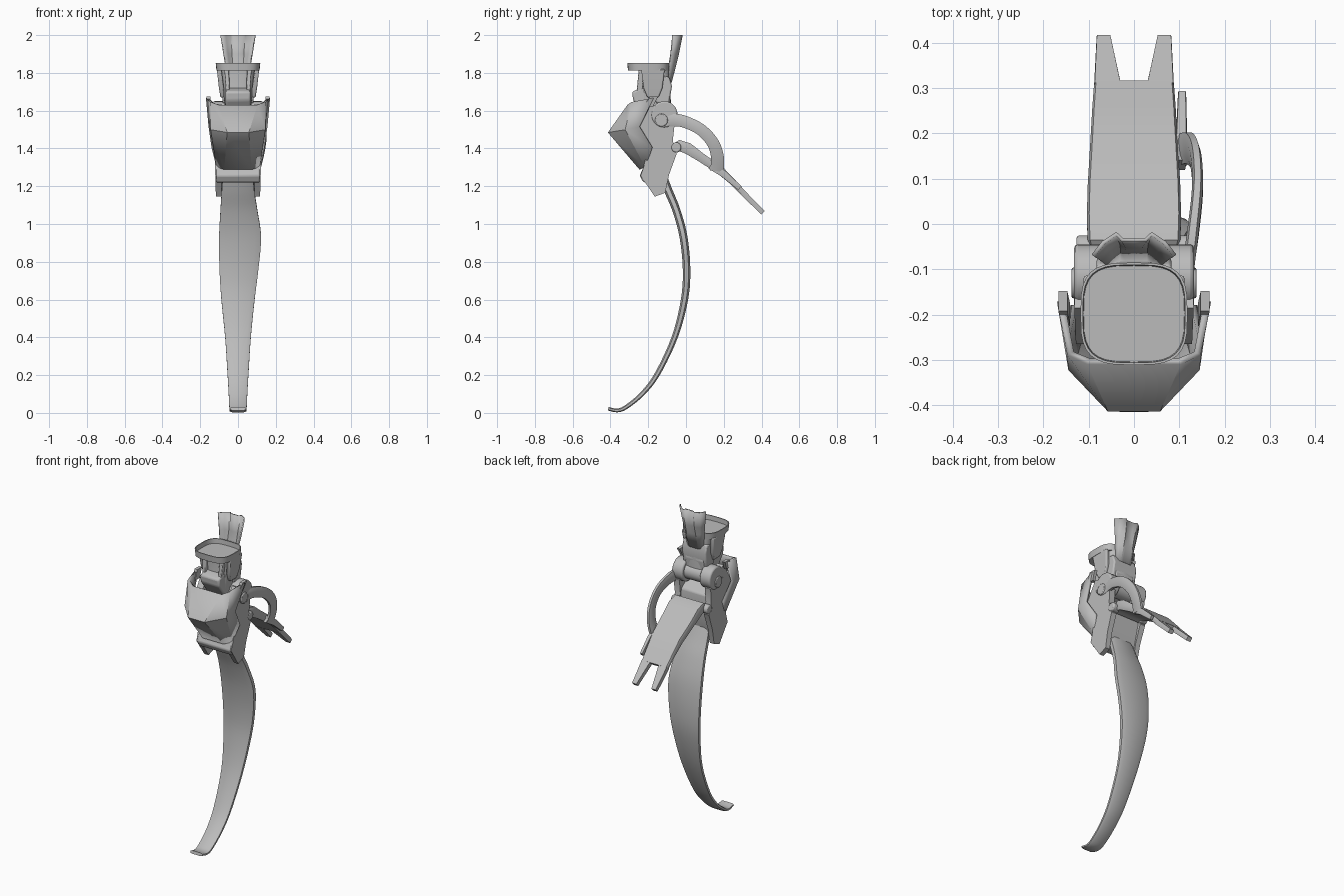
import bpy, bmesh, math
from mathutils import Vector

if "Cube" in bpy.data.objects:
    bpy.data.objects.remove(bpy.data.objects["Cube"])

grey = bpy.data.materials.new("plain_grey")
grey.use_nodes = True
COLOUR = (0.5, 0.5, 0.5, 1)
grey.diffuse_color = COLOUR
grey.node_tree.nodes["Principled BSDF"].inputs["Base Color"].default_value = COLOUR


def build(name, verts, faces, bevel=0.0, solid=0.0):
    """Mesh object with outward normals, optional thickness and soft edges."""
    mesh = bpy.data.meshes.new(name)
    bm = bmesh.new()
    vs = [bm.verts.new(v) for v in verts]
    for f in faces:
        bm.faces.new([vs[i] for i in f])
    bmesh.ops.recalc_face_normals(bm, faces=bm.faces)
    bm.to_mesh(mesh)
    bm.free()
    mesh.materials.append(grey)
    obj = bpy.data.objects.new(name, mesh)
    bpy.context.collection.objects.link(obj)
    for o in bpy.context.selected_objects:
        o.select_set(False)
    obj.select_set(True)
    bpy.context.view_layer.objects.active = obj
    bpy.ops.object.shade_smooth_by_angle(angle=math.radians(28))
    if solid:
        m = obj.modifiers.new("thickness", 'SOLIDIFY')
        m.thickness, m.offset = solid, 0
    if bevel:
        m = obj.modifiers.new("soft_edges", 'BEVEL')
        m.width, m.segments = bevel, 2
    return obj


def loft(name, rings, **kw):
    """Closed skin through rings of equal length, capped at both ends."""
    n, k = len(rings[0]), len(rings)
    faces = [(r * n + i, r * n + (i + 1) % n, (r + 1) * n + (i + 1) % n, (r + 1) * n + i)
             for r in range(k - 1) for i in range(n)]
    faces += [tuple(range(n)), tuple(range((k - 1) * n, k * n))]
    return build(name, [v for ring in rings for v in ring], faces, **kw)


def prism(name, profile, x0, x1, **kw):
    """Side profile of (y, z) points extruded along x."""
    return loft(name, [[(x, y, z) for y, z in profile] for x in (x0, x1)], **kw)


def cylinder(name, y, z, r, x0, x1, **kw):
    ring = [(y + r * math.cos(a * math.tau / 28), z + r * math.sin(a * math.tau / 28))
            for a in range(28)]
    return prism(name, ring, x0, x1, **kw)


def rect(x, y, z, hx, hy):
    return [(x - hx, y - hy, z), (x + hx, y - hy, z), (x + hx, y + hy, z), (x - hx, y + hy, z)]


def rounded(z, y, hx, hy, n=32, power=0.6):
    """Squarish oval at height z."""
    ring = []
    for i in range(n):
        c, s = math.cos(i * math.tau / n), math.sin(i * math.tau / n)
        ring.append((hx * math.copysign(abs(c) ** power, c),
                     y + hy * math.copysign(abs(s) ** power, s), z))
    return ring


def spline(keys, steps):
    """Smooth interpolation through key vectors."""
    pts = [Vector(k) for k in keys]
    out = []
    for i in range(len(pts) - 1):
        a, b, c, d = pts[max(i - 1, 0)], pts[i], pts[i + 1], pts[min(i + 2, len(pts) - 1)]
        for j in range(steps):
            t = j / steps
            out.append(b + (c - a) * (t / 2) + (a * 2 - b * 5 + c * 4 - d) * (t * t / 2)
                       + (b * 3 - a - c * 3 + d) * (t ** 3 / 2))
    return out + [pts[-1]]


def ribbon(name, keys, steps=1, edge=0.85, **kw):
    """Bar along a path; each key is x, y, z, half width, half thickness."""
    p = spline(keys, steps)
    rings = []
    for i, (x, y, z, w, t) in enumerate(p):
        a, b = p[max(i - 1, 0)], p[min(i + 1, len(p) - 1)]
        d = Vector((b[1] - a[1], b[2] - a[2])).normalized()
        shape = [(-1, -.5), (-edge, -1), (edge, -1), (1, -.5),
                 (1, .5), (edge, 1), (-edge, 1), (-1, .5)]
        rings.append([(x + u * w, y - d.y * v * t, z + d.x * v * t) for u, v in shape])
    return loft(name, rings, **kw)


def shell(name, half_rows, solid, **kw):
    """Open sheet mirrored across x from rows running centre to side."""
    rows = [[(-x, y, z) for x, y, z in reversed(r) if x > 0] + r for r in half_rows]
    n = len(rows[0])
    faces = [(r * n + i, r * n + i + 1, (r + 1) * n + i + 1, (r + 1) * n + i)
             for r in range(len(rows) - 1) for i in range(n - 1)]
    return build(name, [v for r in rows for v in r], faces, solid=solid, **kw)


# Curved running blade with a slightly upturned tip
ribbon("blade", [
    (0, -.13, 1.27, .08, .022), (0, -.095, 1.18, .086, .022), (.005, -.05, 1.07, .098, .021),
    (.011, -.013, .93, .111, .021), (.005, .003, .76, .103, .02), (0, -.008, .6, .088, .019),
    (0, -.06, .4, .068, .016), (0, -.155, .2, .055, .014), (0, -.238, .095, .049, .012),
    (0, -.32, .029, .046, .011), (0, -.365, .013, .044, .01), (0, -.412, .022, .042, .009)],
    steps=5, edge=.7)

# Frame: two side plates joined by a core and a front bridge
plate = [(-.24, 1.255), (-.165, 1.145), (-.11, 1.165), (-.09, 1.26), (-.05, 1.37),
         (-.07, 1.44), (-.06, 1.53), (-.1, 1.6), (-.185, 1.635), (-.265, 1.515),
         (-.2, 1.405), (-.225, 1.3)]
for side, s in (("left", 1), ("right", -1)):
    outer = [(s * (.117 + .03 * (z - 1.145)), y, z) for y, z in plate]
    inner = [(s * .088, y, z) for y, z in plate]
    loft(side + "_side_plate", [inner, outer])
    # Pivot pins
    cylinder(side + "_knee_pin", -.13, 1.55, .034, s * .09, s * .138, bevel=.005)
    cylinder(side + "_flap_pin", -.052, 1.405, .027, s * .08, s * .127, bevel=.007)
    # Knee drum flanges
    cylinder(side + "_drum_flange", -.115, 1.58, .07, s * .06, s * .132, bevel=.008)
    # Socket shields and front posts
    loft(side + "_socket_shield", [rect(s * .083, -.175, 1.67, .01, .03),
                                   rect(s * .088, -.175, 1.72, .013, .05),
                                   rect(s * .1, -.175, 1.82, .012, .062)], bevel=.006)
    loft(side + "_front_post", [rect(s * .052, -.25, 1.66, .01, .015),
                                rect(s * .06, -.235, 1.82, .012, .015)], bevel=.004)
    # Flap prongs
    ribbon(side + "_flap_prong", [(s * .058, .3, 1.166, .03, .015),
                                  (s * .067, .408, 1.06, .0155, .013)], edge=.95)
prism("frame_core", [(-.2, 1.24), (-.11, 1.22), (-.07, 1.37), (-.08, 1.47), (-.15, 1.52),
                     (-.21, 1.5), (-.19, 1.4), (-.22, 1.31)], -.1, .1, bevel=.008)
prism("front_bridge", [(-.245, 1.255), (-.225, 1.22), (-.14, 1.22), (-.14, 1.32), (-.22, 1.315)],
      -.116, .116, bevel=.008)
cylinder("drum_spool", -.115, 1.58, .05, -.065, .065)

# Faceted knee guard with a tapering upper face
shell("knee_guard", [
    [(.1, -.303, 1.628), (.14, -.285, 1.645), (.162, -.17, 1.668)],
    [(.055, -.406, 1.485), (.138, -.318, 1.5), (.148, -.245, 1.515)],
    [(.07, -.24, 1.292), (.108, -.213, 1.305), (.132, -.178, 1.405)]], .016)
for side, s in (("left", 1), ("right", -1)):
    loft(side + "_guard_ear", [rect(s * .15, -.2, 1.62, .009, .025),
                               rect(s * .157, -.17, 1.675, .01, .022)])

# Neck and socket body
prism("neck_block", [(-.28, 1.655), (-.285, 1.7), (-.24, 1.72), (-.1, 1.72), (-.08, 1.68),
                     (-.09, 1.58), (-.2, 1.55)], -.066, .066, bevel=.01)
loft("socket_core", [rounded(1.62, -.165, .07, .085), rounded(1.73, -.16, .08, .078),
                     rounded(1.82, -.163, .092, .077)])
prism("heel_lug", [(-.16, 1.64), (-.09, 1.64), (-.074, 1.73), (-.09, 1.78), (-.16, 1.78)],
      -.083, .083, bevel=.008)

# Socket collar: thin rim with a recessed floor
loft("socket_collar", [rounded(1.813, -.198, .114, .109), rounded(1.853, -.198, .118, .113),
                       rounded(1.853, -.198, .113, .108), rounded(1.824, -.198, .111, .106)])

# Upright rear tongue with a notch-shaped recess at the top
tongue = []
for z, w, notch, dip, front, back in (
        (2, .09, .026, .013, -.07, -.022), (1.9, .074, .018, .006, -.08, -.042),
        (1.85, .066, .018, 0, -.088, -.054), (1.75, .055, .018, 0, -.095, -.08)):
    tongue.append([(0, back - dip, z), (notch, back - dip, z), (notch + .013, back, z),
                   (w * .75, back - (back - front) * .4, z), (w, front, z)])
shell("rear_tongue", tongue, .009)

# Rear flap
ribbon("rear_flap", [
    (0, -.07, 1.40, .09, .02), (0, -.035, 1.415, .102, .03), (0, .01, 1.40, .104, .03),
    (0, .08, 1.352, .102, .024), (0, .18, 1.285, .096, .022), (0, .25, 1.22, .092, .016),
    (0, .305, 1.162, .088, .015)], edge=.95)

# Curved link on one side and its foot along the flap
ribbon("link_arm", [
    (.116, -.15, 1.55, .014, .035), (.12, -.09, 1.55, .014, .034), (.13, -.02, 1.545, .013, .032),
    (.14, .075, 1.502, .012, .031), (.136, .142, 1.43, .012, .032), (.122, .167, 1.35, .012, .034),
    (.104, .162, 1.28, .012, .036)], steps=5, edge=.6)
ribbon("link_foot", [(.102, .13, 1.31, .012, .02), (.105, .2, 1.265, .012, .018),
                     (.106, .285, 1.19, .009, .013)])
